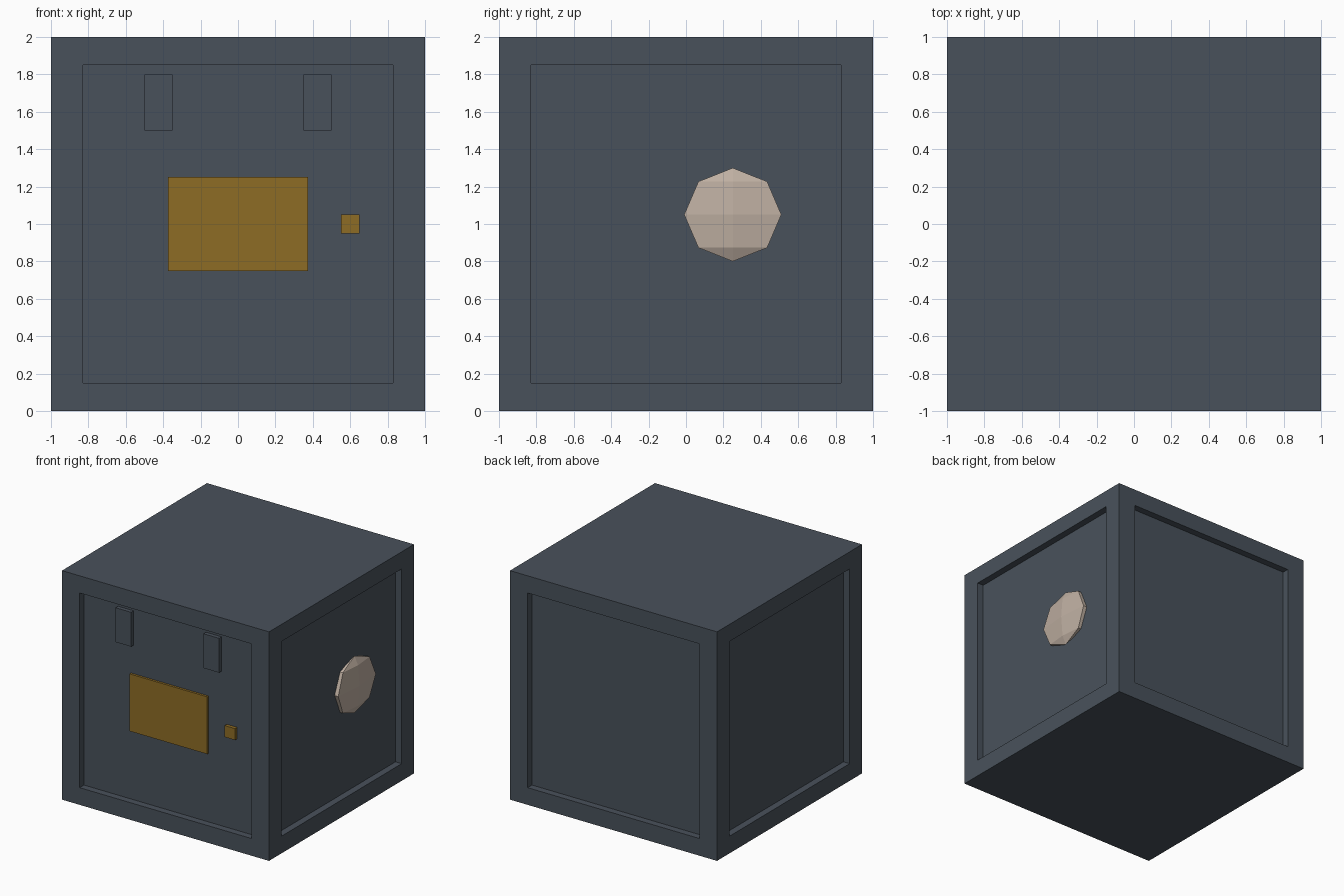
import bpy
import bmesh
from mathutils import Matrix, Vector

if "Cube" in bpy.data.objects:
    bpy.data.objects.remove(bpy.data.objects["Cube"], do_unlink=True)


def material(name, color):
    mat = bpy.data.materials.new(name)
    mat.use_nodes = True
    mat.diffuse_color = (*color, 1)
    mat.node_tree.nodes["Principled BSDF"].inputs["Base Color"].default_value = (*color, 1)
    return mat


slate = material("slate grey", (0.066, 0.083, 0.105))
gold = material("dark gold", (0.27, 0.15, 0.0185))
beige = material("pale beige", (0.52, 0.43, 0.36))


def add_object(name, bm, mat):
    mesh = bpy.data.meshes.new(name)
    bm.to_mesh(mesh)
    bm.free()
    mesh.materials.append(mat)
    obj = bpy.data.objects.new(name, mesh)
    bpy.context.scene.collection.objects.link(obj)
    return obj


def add_box(name, low, high, mat):
    low, high = Vector(low), Vector(high)
    bm = bmesh.new()
    bmesh.ops.create_cube(bm, size=1)
    bmesh.ops.scale(bm, vec=high - low, verts=bm.verts)
    bmesh.ops.translate(bm, vec=(low + high) / 2, verts=bm.verts)
    return add_object(name, bm, mat)


# Cube body with a recessed panel on each of the four sides
FRAME, PANEL_HALF, DEPTH = 0.15, 0.83, 0.06
bm = bmesh.new()
bmesh.ops.create_cube(bm, size=2, matrix=Matrix.Translation((0, 0, 1)))
sides = [f for f in bm.faces if abs(f.normal.z) < 0.5]
bmesh.ops.inset_individual(bm, faces=sides, thickness=FRAME, use_even_offset=True)
for face in sides:
    across = 1 if abs(face.normal.x) > 0.5 else 0
    for v in face.verts:
        v.co[across] = PANEL_HALF if v.co[across] > 0 else -PANEL_HALF
bmesh.ops.inset_individual(bm, faces=sides, thickness=0, depth=-DEPTH)
add_object("body", bm, slate)

# Hinge blocks, plate and latch on the front panel
BACK = -0.93
for name, x in (("right_hinge", -0.425), ("left_hinge", 0.425)):
    add_box(name, (x - 0.075, -0.975, 1.5), (x + 0.075, BACK, 1.8), slate)
add_box("front_plate", (-0.375, -0.96, 0.75), (0.375, BACK, 1.25), gold)
add_box("latch", (0.55, -0.97, 0.95), (0.65, BACK, 1.05), gold)

# Flattened faceted boss on the left side panel, corners pointing along y
bm = bmesh.new()
bmesh.ops.create_uvsphere(bm, u_segments=6, v_segments=4, radius=1)
bmesh.ops.rotate(bm, matrix=Matrix.Rotation(1.5707963, 3, "Z"), verts=bm.verts)
bmesh.ops.scale(bm, vec=(0.05, 0.3, 0.25), verts=bm.verts)
bmesh.ops.translate(bm, vec=(0.95, 0.25, 1.05), verts=bm.verts)
add_object("side_boss", bm, beige)
